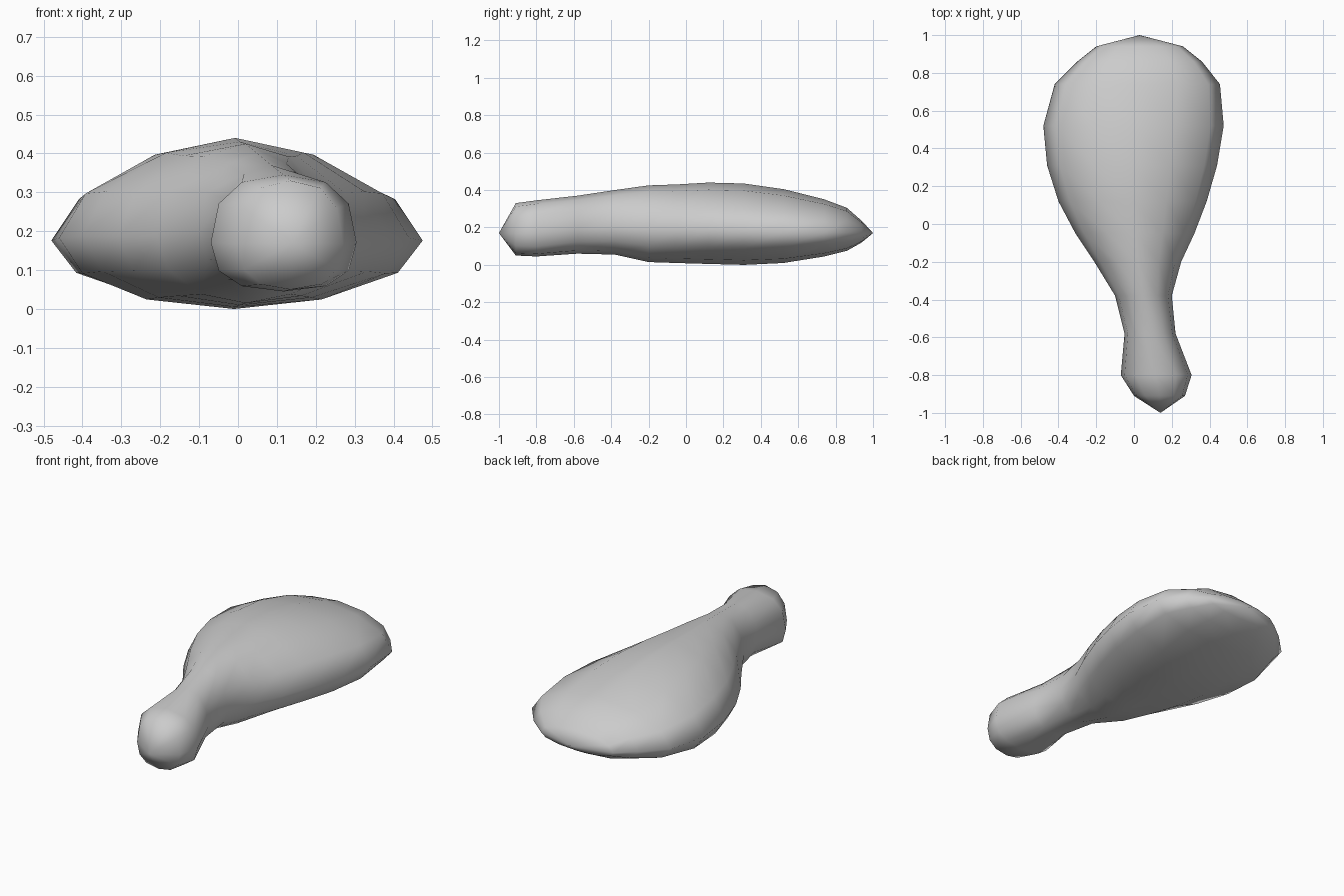
import bpy
import bmesh
import math

SIDES = 12

# Stations along the length: y, left x, right x, bottom z, top z, roundness
STATIONS = [
    (-.91, .00, .27, .05, .33, 2.4),
    (-.80, -.07, .305, .045, .345, 2.5),
    (-.58, -.05, .22, .06, .37, 2.1),
    (-.38, -.10, .20, .055, .40, 2.0),
    (-.20, -.21, .25, .015, .425, 1.9),
    (-.05, -.31, .32, .01, .43, 1.8),
    (.12, -.40, .385, .005, .44, 1.75),
    (.31, -.46, .44, .0, .435, 1.75),
    (.52, -.48, .475, .01, .405, 1.8),
    (.74, -.42, .455, .045, .35, 1.9),
    (.86, -.30, .36, .075, .305, 2.0),
    (.94, -.20, .26, .12, .235, 2.0),
]
FRONT_TIP = (.14, -1.0, .17)
BACK_TIP = (.03, 1.0, .17)


def signed_power(value, exponent):
    return math.copysign(abs(value) ** exponent, value)


def add_ring(bm, y, left, right, bottom, top, roundness):
    """Superelliptic ring whose widest line lies slightly below the middle."""
    middle_x = (left + right) / 2
    widest_z = bottom + (top - bottom) * .42
    ring = []
    for i in range(SIDES):
        angle = math.tau * i / SIDES
        power = 2 / (roundness if math.sin(angle) > 0 else max(roundness, 2))
        across = signed_power(math.cos(angle), power)
        up = signed_power(math.sin(angle), power)
        height = top - widest_z if up > 0 else widest_z - bottom
        x = middle_x + across * (right - left) / 2
        ring.append(bm.verts.new((x, y, widest_z + up * height)))
    return ring


def close_end(bm, ring, tip):
    point = bm.verts.new(tip)
    for i in range(SIDES):
        bm.faces.new((ring[i], ring[(i + 1) % SIDES], point))


def build_drumstick(material):
    bm = bmesh.new()
    rings = [add_ring(bm, *station) for station in STATIONS]
    # Skin between neighbouring rings
    for near, far in zip(rings, rings[1:]):
        for i in range(SIDES):
            j = (i + 1) % SIDES
            bm.faces.new((near[i], near[j], far[j], far[i]))
    # Rounded knob end and thick end
    close_end(bm, rings[0], FRONT_TIP)
    close_end(bm, rings[-1], BACK_TIP)
    bmesh.ops.recalc_face_normals(bm, faces=bm.faces)
    for face in bm.faces:
        face.smooth = True
    mesh = bpy.data.meshes.new("drumstick")
    bm.to_mesh(mesh)
    bm.free()
    mesh.materials.append(material)
    body = bpy.data.objects.new("drumstick", mesh)
    bpy.context.collection.objects.link(body)
    return body


def make_material(name, color):
    material = bpy.data.materials.new(name)
    material.use_nodes = True
    material.diffuse_color = color
    shader = material.node_tree.nodes["Principled BSDF"]
    shader.inputs["Base Color"].default_value = color
    return material


default_cube = bpy.data.objects.get("Cube")
if default_cube:
    bpy.data.objects.remove(default_cube, do_unlink=True)

build_drumstick(make_material("light grey", (.6, .6, .6, 1)))
